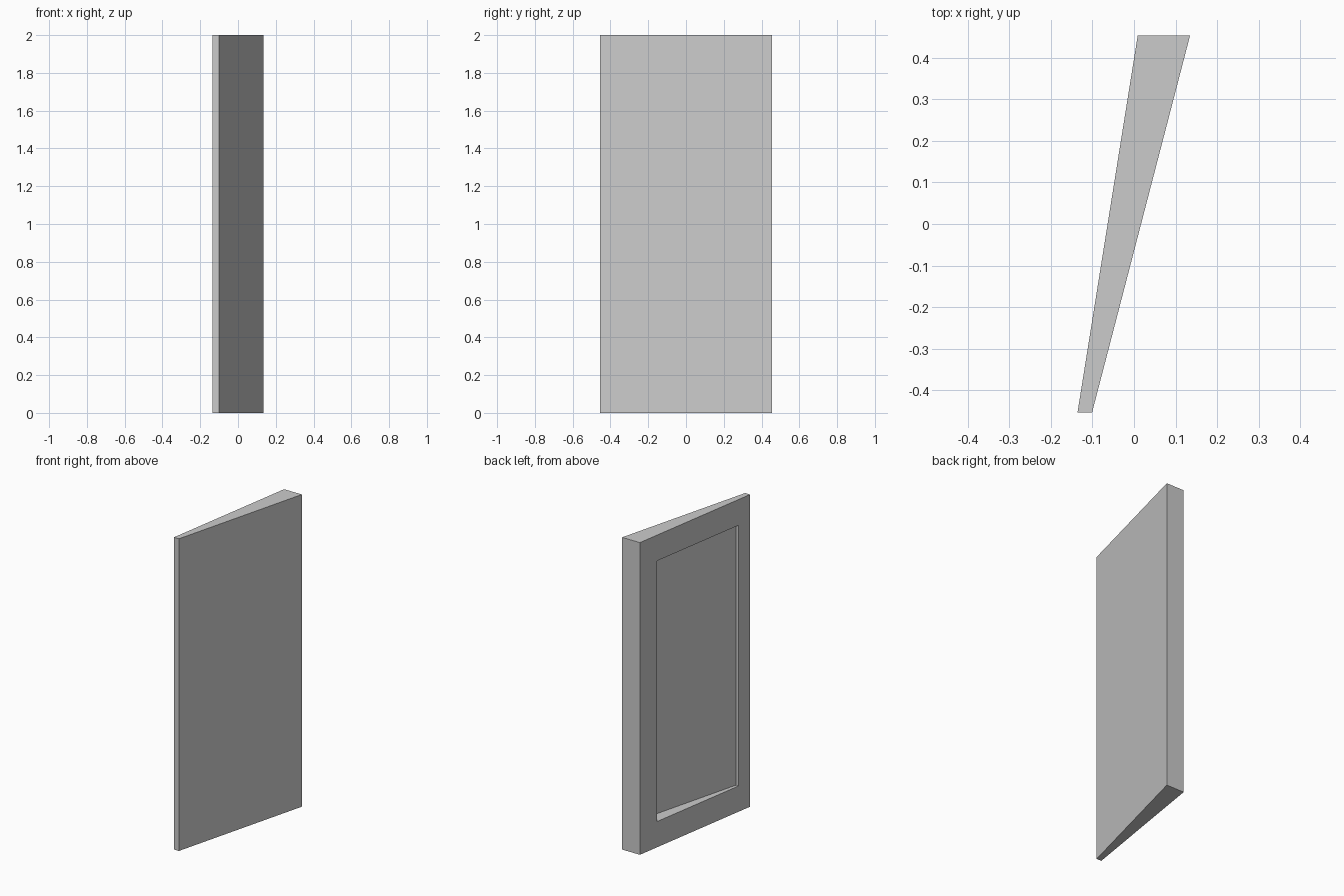
import bpy, bmesh

if "Cube" in bpy.data.objects:
    bpy.data.objects.remove(bpy.data.objects["Cube"])


def prism(name, outline, z0, z1):
    """Vertical prism from a plan outline."""
    bm = bmesh.new()
    base = bm.faces.new([bm.verts.new((x, y, z0)) for x, y in outline])
    top = bmesh.ops.extrude_face_region(bm, geom=[base])["geom"]
    verts = [v for v in top if isinstance(v, bmesh.types.BMVert)]
    bmesh.ops.translate(bm, verts=verts, vec=(0, 0, z1 - z0))
    bmesh.ops.recalc_face_normals(bm, faces=bm.faces)
    mesh = bpy.data.meshes.new(name)
    bm.to_mesh(mesh)
    bm.free()
    obj = bpy.data.objects.new(name, mesh)
    bpy.context.collection.objects.link(obj)
    return obj


Y0, Y1 = -0.454, 0.454           # thin end, thick end
LEFT = (-0.136, 0.009)           # x of the recessed face at each end
RIGHT = (-0.101, 0.135)          # x of the plain face at each end
SKIN = 0.026                     # thickness left behind the recess


def face_x(ends, y):
    return ends[0] + (ends[1] - ends[0]) * (y - Y0) / (Y1 - Y0)


# Wedge-shaped panel
panel = prism("wedge_panel", [(LEFT[0], Y0), (RIGHT[0], Y0),
                              (RIGHT[1], Y1), (LEFT[1], Y1)], 0, 2)

# Recess in the left face, its floor parallel to the right face
ya, yb = -0.36, 0.313
cutter = prism("recess_cutter", [(-0.3, ya), (face_x(RIGHT, ya) - SKIN, ya),
                                 (face_x(RIGHT, yb) - SKIN, yb), (-0.3, yb)],
               0.165, 1.835)
cutter.hide_render = True
cutter.hide_set(True)

cut = panel.modifiers.new("recess", "BOOLEAN")
cut.operation = "DIFFERENCE"
cut.solver = "EXACT"
cut.object = cutter

# Apply the cut and drop the helper
bpy.context.view_layer.objects.active = panel
panel.select_set(True)
bpy.ops.object.modifier_apply(modifier=cut.name)
bpy.data.objects.remove(cutter)
